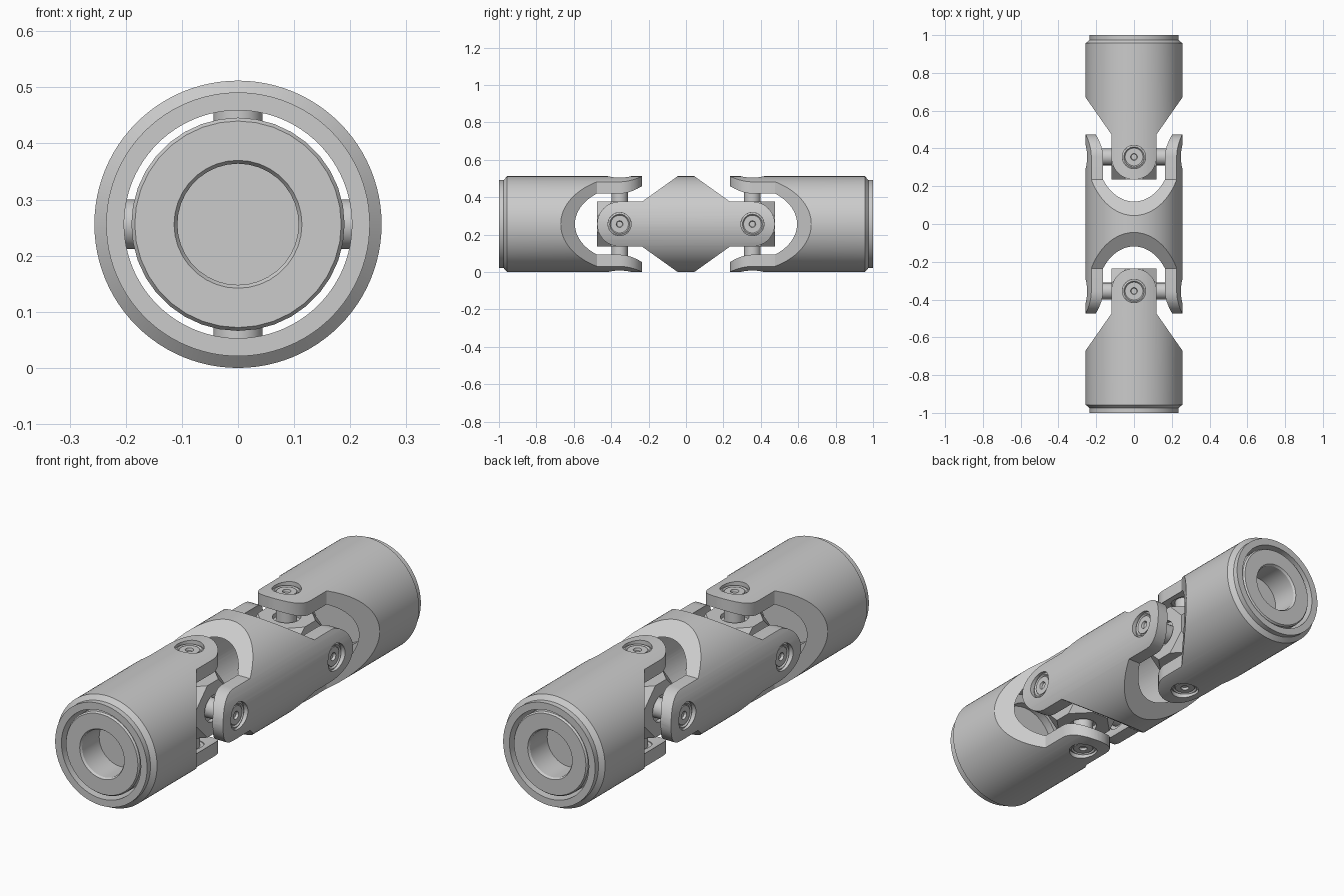
import bpy, bmesh, math
from mathutils import Matrix, Vector

if "Cube" in bpy.data.objects:
    bpy.data.objects.remove(bpy.data.objects["Cube"])

R, RI = 0.256, 0.203        # tube outer and inner radius
JY, EAR = 0.355, 0.12       # joint distance from centre, ear radius
CZ = R                      # axis height


def make(name, bm, matrix=Matrix()):
    bmesh.ops.remove_doubles(bm, verts=bm.verts, dist=1e-5)
    bmesh.ops.recalc_face_normals(bm, faces=bm.faces)
    bm.transform(matrix)
    me = bpy.data.meshes.new(name)
    bm.to_mesh(me)
    bm.free()
    ob = bpy.data.objects.new(name, me)
    bpy.context.collection.objects.link(ob)
    return ob


def lathe(name, profile, segs, closed, matrix=Matrix()):
    """Revolve (radius, height) points round local z."""
    bm = bmesh.new()
    rings = []
    for k in range(segs):
        a = 2 * math.pi * k / segs
        rings.append([bm.verts.new((r * math.cos(a), r * math.sin(a), h)) for r, h in profile])
    n = len(profile)
    for k in range(segs):
        p, q = rings[k], rings[(k + 1) % segs]
        for i in range(n if closed else n - 1):
            j = (i + 1) % n
            bm.faces.new((p[i], q[i], q[j], p[j]))
    return make(name, bm, matrix)


def prism(name, outline, axis):
    """Extrude an outline of (width, y) points through the whole tube."""
    bm = bmesh.new()
    if axis == 'z':
        vs = [bm.verts.new((w, y, -0.4)) for w, y in outline]
        d = Vector((0, 0, 0.8))
    else:
        vs = [bm.verts.new((-0.4, y, w)) for w, y in outline]
        d = Vector((0.8, 0, 0))
    f = bm.faces.new(vs)
    ext = bmesh.ops.extrude_face_region(bm, geom=[f])
    bmesh.ops.translate(bm, vec=d, verts=[v for v in ext['geom'] if isinstance(v, bmesh.types.BMVert)])
    return make(name, bm)


def boolean(ob, cutter, op):
    m = ob.modifiers.new('cut', 'BOOLEAN')
    m.operation, m.object, m.solver = op, cutter, 'EXACT'
    bpy.ops.object.select_all(action='DESELECT')
    bpy.context.view_layer.objects.active = ob
    ob.select_set(True)
    bpy.ops.object.modifier_apply(modifier=m.name)
    bpy.data.objects.remove(cutter)


def smooth(ob, deg=30):
    bpy.ops.object.select_all(action='DESELECT')
    bpy.context.view_layer.objects.active = ob
    ob.select_set(True)
    bpy.ops.object.shade_smooth_by_angle(angle=math.radians(deg))


def ear_tip(y, s):
    """Round ear end, from +width to -width, pointing towards s*y."""
    return [(EAR * math.cos(math.pi * k / 24), y + s * EAR * math.sin(math.pi * k / 24))
            for k in range(25)]


def ear_hole(y, axis):
    turn = Matrix.Rotation(math.pi / 2, 4, 'Y') if axis == 'x' else Matrix()
    return lathe('hole_cutter', [(0, -0.4), (0.062, -0.4), (0.062, 0.4), (0, 0.4)], 40, False,
                 Matrix.Translation((0, y, 0)) @ turn)


ALONG_Y = Matrix.Rotation(-math.pi / 2, 4, 'X')
parts = []

# End yoke: stepped tube trimmed to two rounded ears, top and bottom
end_yoke = lathe('end_yoke_front', [(RI, -1), (0.235, -1), (0.235, -0.975), (R, -0.957),
                                    (R, -0.2), (RI, -0.2)], 96, True, ALONG_Y)
outline = [(-0.3, -1.1), (0.3, -1.1), (0.3, -0.733), (EAR, -0.475)] + ear_tip(-JY, 1) \
    + [(-EAR, -0.475), (-0.3, -0.733)]
boolean(end_yoke, prism('trim', outline, 'z'), 'INTERSECT')
boolean(end_yoke, ear_hole(-JY, 'z'), 'DIFFERENCE')
parts.append(end_yoke)

# Hub plug inside the end yoke, with a blind bore and an inner recess
plug = lathe('hub_plug_front', [(0, -0.86), (0.108, -0.86), (0.108, -0.985), (0.114, -0.994),
                                (0.184, -0.994), (0.19, -0.986), (0.19, -0.72), (0.15, -0.72),
                                (0.15, -0.76), (0, -0.76)], 36, False, ALONG_Y)
parts.append(plug)

# Centre yoke: short tube with ears on both sides at both ends
centre = lathe('centre_yoke', [(RI, -0.6), (R, -0.6), (R, 0.6), (RI, 0.6)], 96, True, ALONG_Y)
outline = [(0.288, 0), (EAR, 0.235)] + ear_tip(JY, 1) + [(-EAR, 0.235), (-0.288, 0), (-EAR, -0.235)] \
    + ear_tip(-JY, -1)[::-1] + [(EAR, -0.235)]
boolean(centre, prism('trim', outline, 'x'), 'INTERSECT')
for s in (-1, 1):
    boolean(centre, ear_hole(s * JY, 'x'), 'DIFFERENCE')
parts.append(centre)

# Cross block: cube with clipped corners and a recess round each pin
bm = bmesh.new()
bmesh.ops.create_cube(bm, size=0.24)
bmesh.ops.bevel(bm, geom=bm.verts[:], offset=0.08, segments=1, affect='VERTICES')
block = make('cross_block_front', bm, Matrix.Translation((0, -JY, 0)))
for axis in 'xz':
    for s in (-1, 1):
        turn = Matrix.Rotation(math.pi / 2, 4, 'Y') if axis == 'x' else Matrix()
        lo, hi = sorted((s * 0.1, s * 0.2))
        boolean(block, lathe('recess', [(0, lo), (0.06, lo), (0.06, hi), (0, hi)], 40, False,
                             Matrix.Translation((0, -JY, 0)) @ turn), 'DIFFERENCE')
parts.append(block)

# Four pins with ringed bearing caps set in the ears
PIN = [(0, 0.08), (0.044, 0.08), (0.044, 0.205), (0.0615, 0.205), (0.0615, 0.236), (0.053, 0.241),
       (0.047, 0.234), (0.043, 0.234), (0.043, 0.239), (0.018, 0.239), (0.015, 0.228), (0, 0.228)]
for k, side in enumerate(('top', 'right', 'bottom', 'left')):
    parts.append(lathe('pin_front_' + side, PIN, 40, False, Matrix.Translation((0, -JY, 0))
                       @ Matrix.Rotation(k * math.pi / 2, 4, 'Y')))

# Shade, lift to the axis height and repeat the front parts at the back
for ob in parts:
    smooth(ob)
    ob.location.z = CZ
    if 'front' in ob.name:
        back = ob.copy()
        back.name = ob.name.replace('front', 'back')
        back.rotation_euler.z = math.pi
        bpy.context.collection.objects.link(back)
